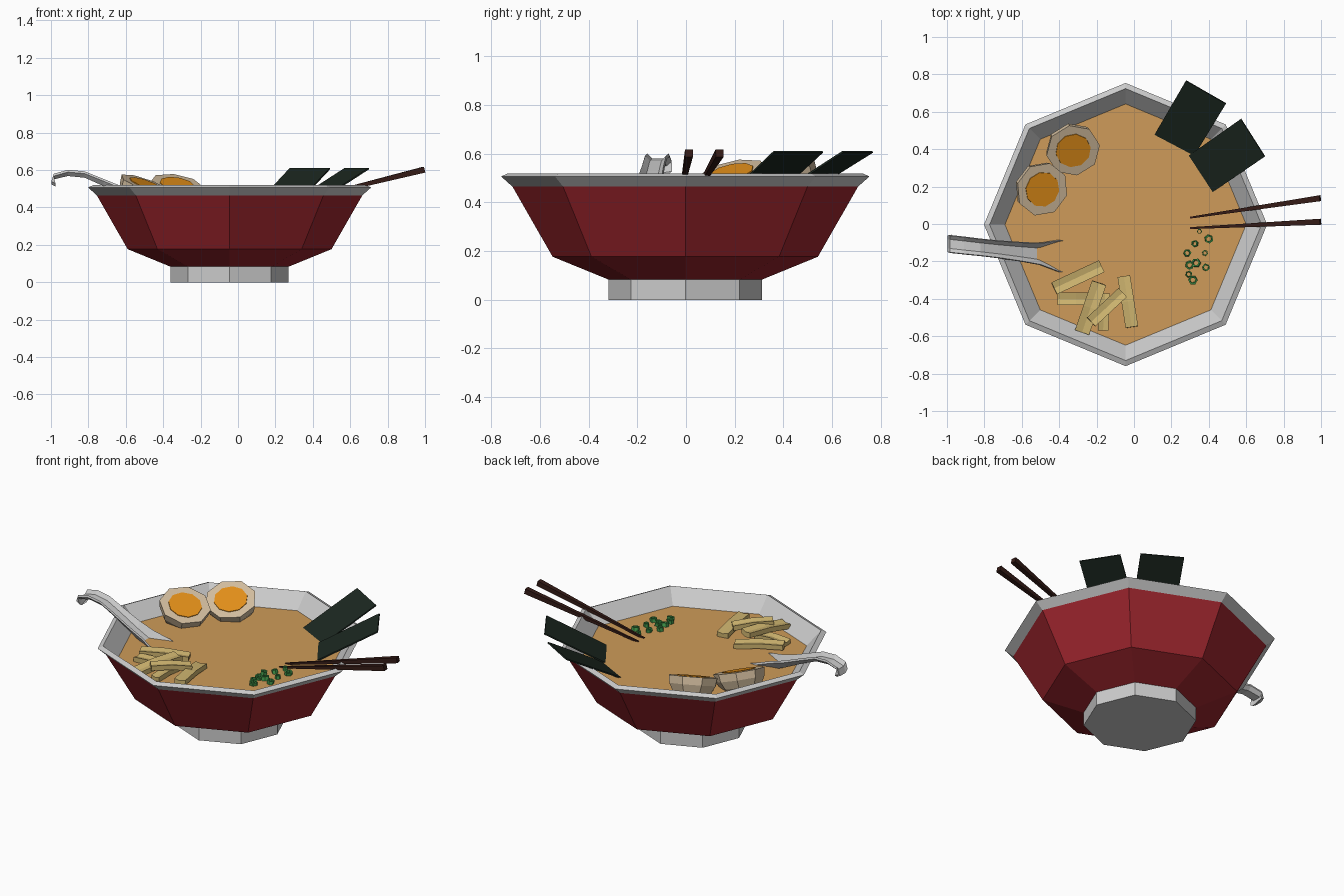
import bpy, math
from mathutils import Vector, Matrix

if "Cube" in bpy.data.objects:
    bpy.data.objects.remove(bpy.data.objects["Cube"])

CX, CY, BROTH_Z = -0.045, -0.003, 0.432


def material(name, rgb):
    m = bpy.data.materials.new(name)
    m.diffuse_color = (*rgb, 1)
    m.use_nodes = True
    m.node_tree.nodes["Principled BSDF"].inputs["Base Color"].default_value = m.diffuse_color
    return m


RED = material("red_glaze", (0.33, 0.018, 0.026))
BROTH = material("broth", (0.62, 0.33, 0.10))
WHITE = material("egg_white", (0.66, 0.52, 0.35))
YOLK = material("yolk", (0.78, 0.28, 0.01))
NORI = material("seaweed", (0.011, 0.02, 0.014))
WOOD = material("dark_wood", (0.035, 0.011, 0.008))
BAMBOO = material("bamboo", (0.62, 0.46, 0.16))
GREEN = material("green", (0.06, 0.36, 0.08))


def mesh(name, verts, faces, mat=None, matrix=None):
    me = bpy.data.meshes.new(name)
    me.from_pydata([tuple(v) for v in verts], [], faces)
    if matrix:
        me.transform(matrix)
    if mat:
        me.materials.append(mat)
    ob = bpy.data.objects.new(name, me)
    bpy.context.collection.objects.link(ob)
    return ob


def loft(name, rings, mat=None, matrix=None, start=True, end=True, loop=False):
    """Skin a list of equal closed rings, optionally capped or looped."""
    n, k = len(rings[0]), len(rings)
    faces = [(i * n + j, i * n + (j + 1) % n,
              (i + 1) % k * n + (j + 1) % n, (i + 1) % k * n + j)
             for i in range(k if loop else k - 1) for j in range(n)]
    if start and not loop:
        faces.append(tuple(reversed(range(n))))
    if end and not loop:
        faces.append(tuple(range((k - 1) * n, k * n)))
    return mesh(name, [v for r in rings for v in r], faces, mat, matrix)


def lathe(name, profile, mat=None, matrix=None, sides=8, **caps):
    rings = [[(r * math.cos(2 * math.pi * j / sides),
               r * math.sin(2 * math.pi * j / sides), z)
              for j in range(sides)] for r, z in profile]
    return loft(name, rings, mat, matrix, **caps)


# Bowl: foot, red shell, grey lip and lining, broth
center = Matrix.Translation((CX, CY, 0))
lathe("bowl_foot", [(0.315, 0), (0.315, 0.085)], None, center)
lathe("bowl_shell", [(0.315, 0.083), (0.545, 0.177), (0.71, 0.465)], RED, center,
      start=False, end=False)
lathe("bowl_lip_and_lining", [(0.71, 0.465), (0.757, 0.507), (0.727, 0.52),
                              (0.645, BROTH_Z), (0.50, 0.20), (0.30, 0.12)],
      None, center, start=False)
lathe("broth", [(0.646, BROTH_Z)], BROTH, center, start=False)

# Egg halves, tilted toward the middle of the bowl
for i, (x, y, z, nx, ny, spin) in enumerate([(-0.325, 0.393, 0.522, 0.16, -0.36, 10),
                                             (-0.49, 0.185, 0.522, 0.32, -0.20, 30)]):
    q = Vector((0, 0, 1)).rotation_difference(Vector((nx, ny, 0.9)))
    m = (Matrix.Translation((x, y, z)) @ q.to_matrix().to_4x4()
         @ Matrix.Rotation(math.radians(spin), 4, 'Z'))
    lathe(f"egg_white_{i + 1}", [(0.06, -0.13), (0.115, -0.09), (0.14, -0.045), (0.146, 0)],
          WHITE, m)
    lathe(f"egg_yolk_{i + 1}", [(0.097, -0.01), (0.095, 0.004)], YOLK, m, sides=10)

# Seaweed sheets: bottom edge in the broth, top edge over the rim
sheets = [((0.278, 0.767), (0.492, 0.644), (0.32, 0.361), (0.107, 0.473)),
          ((0.572, 0.562), (0.70, 0.361), (0.417, 0.168), (0.289, 0.363))]
for i, c in enumerate(sheets):
    top = [Vector((x, y, z)) for (x, y), z in zip(c, (0.608, 0.608, 0.425, 0.425))]
    nrm = (top[1] - top[0]).cross(top[2] - top[0]).normalized() * 0.004
    loft(f"seaweed_sheet_{i + 1}", [[v + nrm for v in top], [v - nrm for v in top]], NORI)

# Chopsticks, square and tapered
for i, (a, b) in enumerate([((0.30, 0.034, 0.430), (0.995, 0.138, 0.602)),
                            ((0.30, -0.022, 0.430), (0.997, 0.012, 0.602))]):
    a, b = Vector(a), Vector(b)
    d = (b - a).normalized()
    side = d.cross(Vector((0, 0, 1))).normalized()
    up = side.cross(d)
    rings = [[p + side * r * s + up * r * t for s, t in ((-1, -1), (1, -1), (1, 1), (-1, 1))]
             for p, r in ((a, 0.005), (b, 0.016))]
    loft(f"chopstick_{i + 1}", rings, WOOD)

# Spoon: trough section swept along a hooked handle (x, floor z, half width, wall height)
path = [(-0.998, 0.520, 0.044, 0.020), (-0.985, 0.558, 0.044, 0.022),
        (-0.91, 0.576, 0.044, 0.025), (-0.82, 0.567, 0.043, 0.026),
        (-0.72, 0.523, 0.044, 0.030), (-0.60, 0.464, 0.049, 0.040),
        (-0.50, 0.420, 0.056, 0.052), (-0.40, 0.375, 0.083, 0.065),
        (-0.31, 0.345, 0.085, 0.065), (-0.24, 0.340, 0.05, 0.065)]
rings = []
for x, z, w, h in path:
    cy, t = -0.105 - 0.11 * (x + 1), 0.012
    sect = [(-1, h), (-0.55, 0.004), (0.55, 0.004), (1, h)]
    ring = [(x, cy + s * w, z + k) for s, k in sect]
    ring += [(x, cy + s * (w + 0.004), z + k - t) for s, k in reversed(sect)]
    rings.append(ring)
# turn the handle tip downward into a hook
rings[0] = [(x + (0.022 if j > 3 else 0), y, z) for j, (x, y, z) in enumerate(rings[0])]
loft("spoon", rings)

# Bamboo strips: shallow troughs (x, y, z, length, width, angle, pitch)
strips = [(-0.30, -0.285, 0.450, 0.28, 0.07, 25, 3), (-0.31, -0.40, 0.444, 0.20, 0.065, 0, 0),
          (-0.232, -0.447, 0.470, 0.28, 0.08, 71, -4), (-0.145, -0.445, 0.478, 0.23, 0.065, 43, 4),
          (-0.033, -0.415, 0.452, 0.275, 0.068, 99, 2), (-0.16, -0.47, 0.444, 0.20, 0.055, 87, 0)]
for i, (x, y, z, ln, w, ang, pitch) in enumerate(strips):
    m = (Matrix.Translation((x, y, z)) @ Matrix.Rotation(math.radians(ang), 4, 'Z')
         @ Matrix.Rotation(math.radians(pitch), 4, 'Y'))
    sect = [(-0.5, 0.016), (0, 0.008), (0.5, 0.016), (0.5, -0.014), (0, -0.022), (-0.5, -0.014)]
    rings = [[(s * ln, k * w, h + bow) for k, h in sect]
             for s, bow in ((-0.5, 0), (0, 0.007), (0.5, 0))]
    loft(f"bamboo_strip_{i + 1}", rings, BAMBOO, m)

# Spring onion rings floating on the broth
onions = [(0.35, -0.04, 0.014), (0.40, -0.08, 0.023), (0.325, -0.105, 0.018),
          (0.285, -0.155, 0.02), (0.38, -0.155, 0.016), (0.297, -0.22, 0.023),
          (0.332, -0.208, 0.024), (0.385, -0.232, 0.02), (0.293, -0.268, 0.018),
          (0.315, -0.30, 0.024)]
for i, (x, y, r) in enumerate(onions):
    m = (Matrix.Translation((x, y, BROTH_Z + 0.01)) @ Matrix.Rotation(i * 0.7, 4, 'Z')
         @ Matrix.Rotation(0.25 * math.sin(i * 2.3), 4, 'X'))
    lathe(f"onion_ring_{i + 1}", [(r, -0.012), (r, 0.012), (r * 0.65, 0.012), (r * 0.65, -0.012)],
          GREEN, m, sides=6, loop=True)
